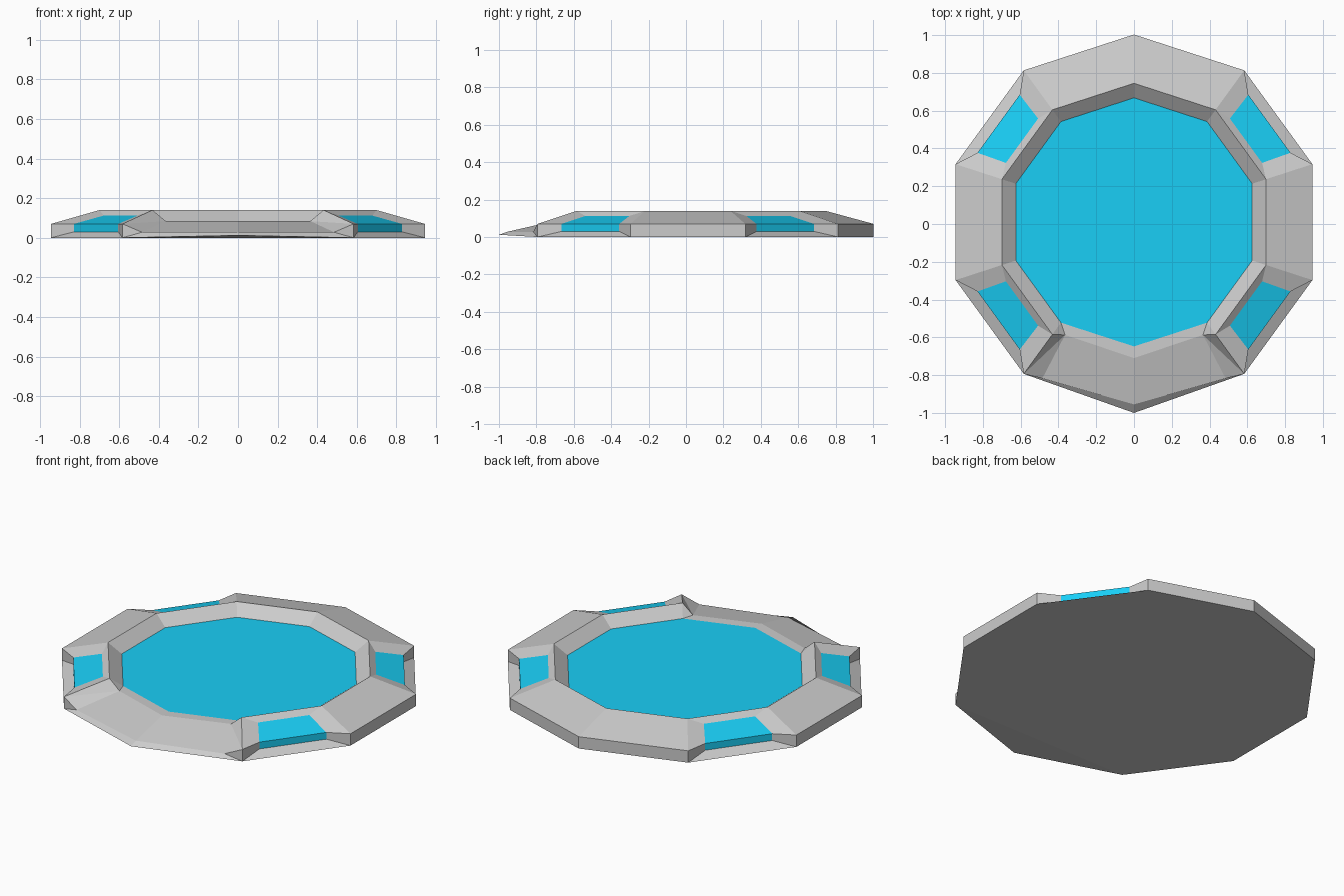
import bpy, bmesh
from math import sin, cos, radians
from mathutils import Vector

if "Cube" in bpy.data.objects:
    bpy.data.objects.remove(bpy.data.objects["Cube"])

CY = 0.01                      # centre of the ten-sided outline
R_OUT, R_RIM, R_IN = 0.993, 0.735, 0.658
Z_EDGE, Z_RIM, Z_POOL = 0.07, 0.14, 0.083


def pt(r, deg, z):
    a = radians(deg)
    return (r * cos(a), r * sin(a) + CY, z)


def side_pt(apothem, across, deg, z):
    a = radians(deg)
    return (apothem * cos(a) - across * sin(a),
            apothem * sin(a) + across * cos(a) + CY, z)


def build(name, faces, first_up, mat=None):
    """Weld the faces into one object; first face tells which way is out."""
    bm = bmesh.new()
    for f in faces:
        bm.faces.new([bm.verts.new(p) for p in f])
    bmesh.ops.remove_doubles(bm, verts=bm.verts[:], dist=0.0005)
    bmesh.ops.recalc_face_normals(bm, faces=bm.faces[:])
    bm.faces.ensure_lookup_table()
    bm.normal_update()
    if (bm.faces[0].normal.z > 0) != first_up:
        bmesh.ops.reverse_faces(bm, faces=bm.faces[:])
    me = bpy.data.meshes.new(name)
    bm.to_mesh(me)
    bm.free()
    ob = bpy.data.objects.new(name, me)
    bpy.context.collection.objects.link(ob)
    if mat:
        me.materials.append(mat)
    return ob


blue = bpy.data.materials.new("blue")
blue.diffuse_color = (0.01, 0.62, 0.92, 1)
blue.use_nodes = True
blue.node_tree.nodes["Principled BSDF"].inputs["Base Color"].default_value = blue.diffuse_color

# underside, folded up slightly under the front ramp
corners = [18 + 36 * k for k in range(10)]
tip = (0, -1.0, 0.012)
frame = [[pt(R_OUT, a, 0) for a in corners if a != 270],
         [pt(R_OUT, 234, 0), tip, pt(R_OUT, 306, 0)]]

for mid in range(0, 360, 36):
    a, b = mid - 18, mid + 18
    base_a, base_b = pt(R_OUT, a, 0), pt(R_OUT, b, 0)
    edge_a, edge_b = pt(R_OUT, a, Z_EDGE), pt(R_OUT, b, Z_EDGE)
    rim_a, rim_b = pt(R_RIM, a, Z_RIM), pt(R_RIM, b, Z_RIM)
    in_a, in_b = pt(R_IN, a, Z_POOL), pt(R_IN, b, Z_POOL)
    if mid in (252, 288):
        continue
    frame.append([rim_a, rim_b, in_b, in_a])          # inner wall
    if mid in (36, 144, 216, 324):
        # lit window recess between two corner ribs
        low = [side_pt(0.886, s * 0.19, mid, 0.03) for s in (-1, 1)]
        out = [side_pt(0.886, s * 0.19, mid, 0.07) for s in (-1, 1)]
        top = [side_pt(0.733, s * 0.145, mid, 0.112) for s in (-1, 1)]
        frame += [[base_a, base_b, low[1], low[0]],
                  [base_a, low[0], out[0], edge_a],
                  [base_b, low[1], out[1], edge_b],
                  [edge_a, out[0], top[0], rim_a],
                  [edge_b, out[1], top[1], rim_b],
                  [top[0], top[1], rim_b, rim_a]]
        build(f"window_panel_{mid}",
              [[out[0], out[1], top[1], top[0]],
               [low[0], low[1], out[1], out[0]]], True, blue)
    else:
        # plain raised section
        frame += [[base_a, base_b, edge_b, edge_a],
                  [edge_a, edge_b, rim_b, rim_a]]

# front entry ramp, mirrored left and right
crease, lip = (0, -0.955, 0.028), (0, -0.71, 0.084)
for s, a in ((-1, 234), (1, 306)):
    base, edge = pt(R_OUT, a, 0), pt(R_OUT, a, Z_EDGE)
    rim, inner = pt(R_RIM, a, Z_RIM), pt(R_IN, a, Z_POOL)
    c = (s * 0.485, -0.817, 0.028)
    d = (s * 0.365, -0.587, 0.084)
    frame += [[base, edge, c],
              [base, tip, crease, c],
              [c, crease, lip, d],
              [edge, c, d], [edge, d, rim],
              [rim, d, inner],
              [d, lip, pt(R_IN, 270, Z_POOL), inner]]

build("ring_frame", frame, False)

# blue centre surface
build("centre_surface", [[pt(R_IN, a, Z_POOL) for a in corners]], True, blue)
